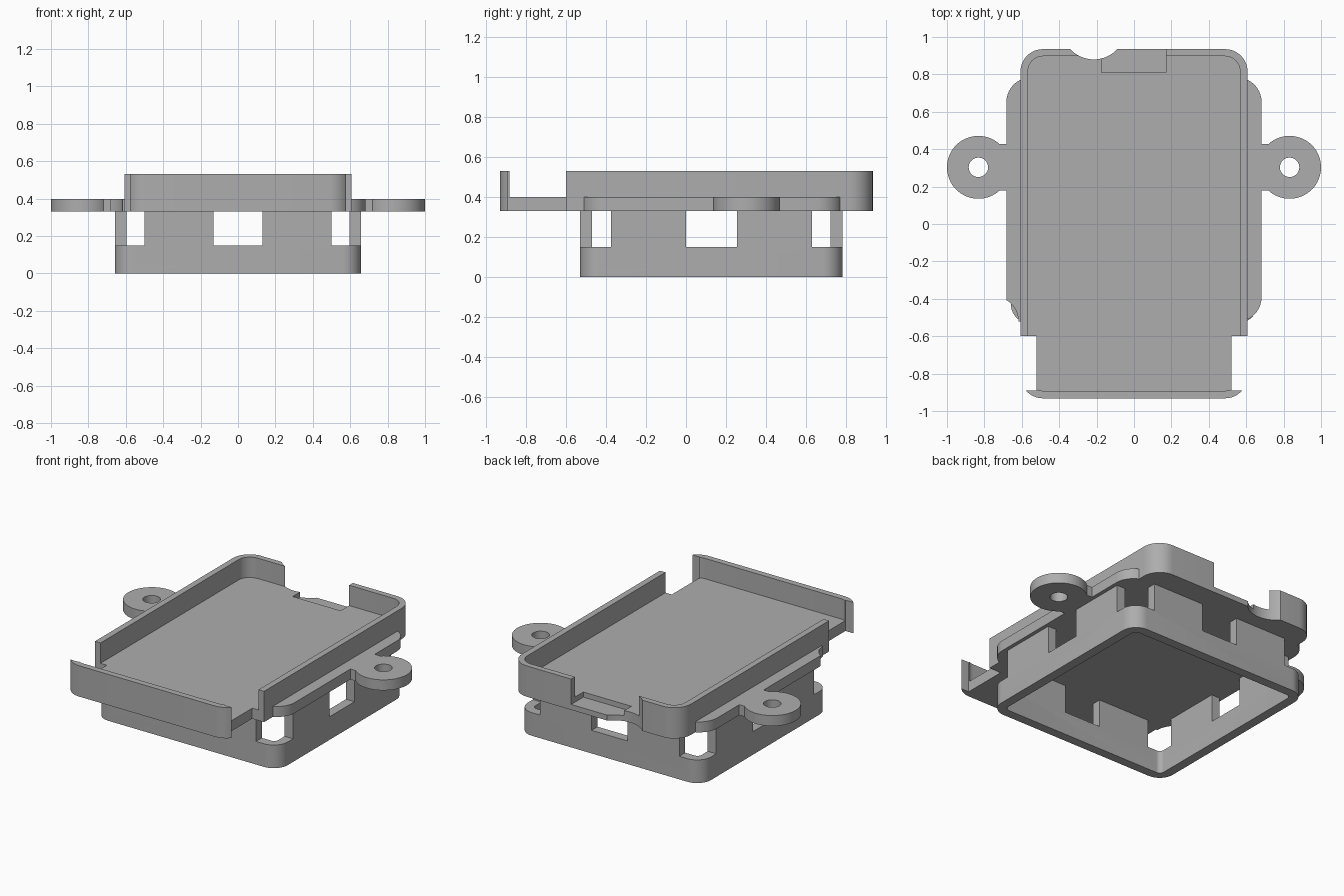
import bpy, bmesh, math

if "Cube" in bpy.data.objects:
    bpy.data.objects.remove(bpy.data.objects["Cube"], do_unlink=True)

grey = bpy.data.materials.new("plain grey")
grey.use_nodes = True
grey.diffuse_color = (0.42, 0.42, 0.42, 1)
grey.node_tree.nodes["Principled BSDF"].inputs["Base Color"].default_value = grey.diffuse_color


def rounded(x0, x1, y0, y1, radii=(0, 0, 0, 0), seg=10):
    """Rectangle outline; radii run back left, front left, front right, back right in plan."""
    pts = []
    corners = [(x0, y1, 1, -1, 90), (x0, y0, 1, 1, 180), (x1, y0, -1, 1, 270), (x1, y1, -1, -1, 0)]
    for (x, y, sx, sy, start), r in zip(corners, radii):
        if r == 0:
            pts.append((x, y))
            continue
        for i in range(seg + 1):
            a = math.radians(start + 90 * i / seg)
            pts.append((x + sx * r + r * math.cos(a), y + sy * r + r * math.sin(a)))
    return pts


def circle(x, y, r, n=48):
    return [(x + r * math.cos(math.tau * i / n), y + r * math.sin(math.tau * i / n)) for i in range(n)]


def prism(name, outline, z0, z1):
    bm = bmesh.new()
    base = bm.faces.new([bm.verts.new((x, y, z0)) for x, y in outline])
    top = bmesh.ops.extrude_face_region(bm, geom=[base])["geom"]
    bmesh.ops.translate(bm, vec=(0, 0, z1 - z0),
                        verts=[v for v in top if isinstance(v, bmesh.types.BMVert)])
    bmesh.ops.recalc_face_normals(bm, faces=bm.faces)
    mesh = bpy.data.meshes.new(name)
    bm.to_mesh(mesh)
    bm.free()
    mesh.materials.append(grey)
    ob = bpy.data.objects.new(name, mesh)
    bpy.context.collection.objects.link(ob)
    return ob


def activate(ob):
    bpy.ops.object.select_all(action='DESELECT')
    ob.select_set(True)
    bpy.context.view_layer.objects.active = ob


def combine(ob, outline, z0, z1, op='DIFFERENCE'):
    """Cut a prism out of the object, or join one onto it."""
    tool = prism("tool", outline, z0, z1)
    mod = ob.modifiers.new("combine", 'BOOLEAN')
    mod.operation, mod.solver, mod.object = op, 'EXACT', tool
    activate(ob)
    bpy.ops.object.modifier_apply(modifier=mod.name)
    bpy.data.objects.remove(tool, do_unlink=True)


def finish(ob):
    activate(ob)
    bpy.ops.object.shade_smooth_by_angle(angle=math.radians(30))


BASE, FLOOR, RIM = 0.33, 0.398, 0.53

# Upper tray: rounded pan with thin walls
tray = prism("tray", rounded(-0.607, 0.607, -0.932, 0.935, [0.12] * 4), BASE, RIM)
combine(tray, rounded(-0.567, 0.567, -0.892, 0.897, [0.08] * 4), FLOOR, 0.7)
# Side openings behind the front wall
for s in (-1, 1):
    xs = sorted((s * 0.522, s * 0.8))
    combine(tray, rounded(*xs, -0.89, -0.6), 0.2, 0.7)
# Back wall opening: curved notch and shallow floor recess
combine(tray, circle(-0.215, 1.052, 0.172, 64), 0.2, 0.7)
combine(tray, rounded(-0.175, 0.17, 0.81, 1.1), 0.365, 0.7)
finish(tray)

# Lower frame: open rounded ring with corner and centre windows
frame = prism("lower_frame", rounded(-0.658, 0.658, -0.53, 0.783, [0.1] * 4), 0, BASE)
combine(frame, rounded(-0.597, 0.597, -0.47, 0.722, [0.03] * 4), -0.1, 0.5)
SILL = 0.15
combine(frame, rounded(-0.13, 0.13, -1, 1), SILL, 0.5)
combine(frame, rounded(-1, 1, 0, 0.255), SILL, 0.5)
for xs in ((-1, -0.5), (0.5, 1)):
    for ys in ((-1, -0.375), (0.63, 1)):
        combine(frame, rounded(*xs, *ys), SILL, 0.5)
finish(frame)

# Side flanges, each with a screw tab
for side, s in (("left", 1), ("right", -1)):
    xs = sorted((s * 0.55, s * 0.682))
    radii = (0, 0, 0.13, 0.13) if s > 0 else (0.13, 0, 0, 0)
    flange = prism(side + "_flange", rounded(*xs, -0.522, 0.783, radii), BASE, FLOOR)
    if s < 0:
        combine(flange, circle(-0.75, -0.52, 0.132), 0.2, 0.5)
    neck = sorted((s * 0.64, s * 0.76))
    combine(flange, rounded(*neck, 0.178, 0.428), BASE, FLOOR, 'UNION')
    combine(flange, circle(s * 0.832, 0.303, 0.168, 64), BASE, FLOOR, 'UNION')
    combine(flange, circle(s * 0.832, 0.303, 0.052, 32), 0.2, 0.5)
    finish(flange)
